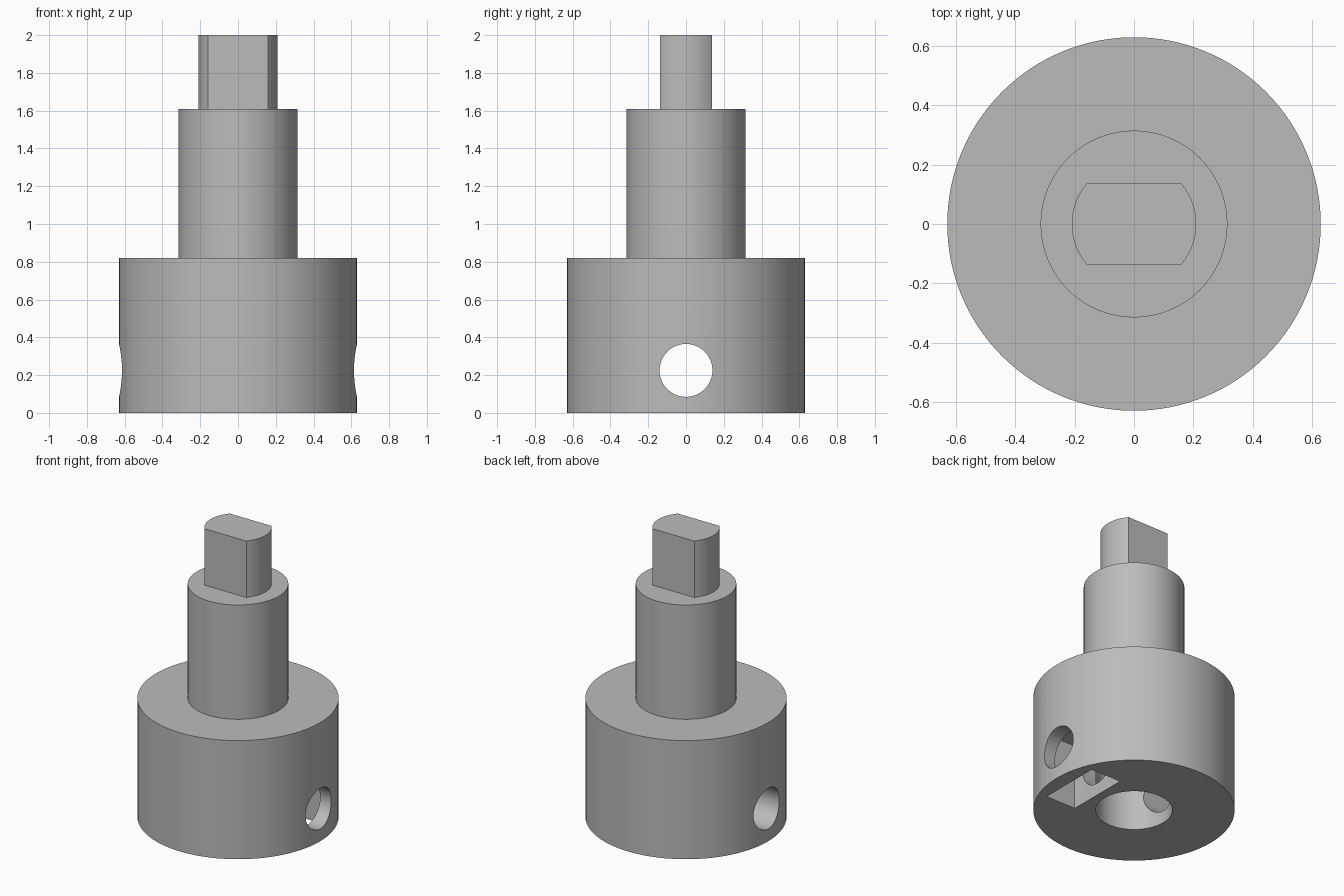
import bpy, bmesh, math
from mathutils import Matrix, Vector

SEGMENTS = 128
cube = bpy.data.objects.get("Cube")
if cube:
    bpy.data.objects.remove(cube, do_unlink=True)

# Plain grey finish
grey = bpy.data.materials.new("Grey")
grey.use_nodes = True
colour = (0.5, 0.5, 0.5, 1)
grey.diffuse_color = colour
grey.node_tree.nodes["Principled BSDF"].inputs["Base Color"].default_value = colour


def add_object(name, bm):
    bmesh.ops.recalc_face_normals(bm, faces=bm.faces)
    mesh = bpy.data.meshes.new(name)
    bm.to_mesh(mesh)
    bm.free()
    mesh.materials.append(grey)
    obj = bpy.data.objects.new(name, mesh)
    bpy.context.collection.objects.link(obj)
    return obj


def lathe(name, profile):
    bm = bmesh.new()
    verts = [bm.verts.new((r, 0, z)) for r, z in profile]
    edges = [bm.edges.new(pair) for pair in zip(verts, verts[1:])]
    bmesh.ops.spin(bm, geom=verts + edges, cent=(0, 0, 0), axis=(0, 0, 1),
                   angle=math.tau, steps=SEGMENTS, use_duplicate=False)
    bmesh.ops.remove_doubles(bm, verts=bm.verts, dist=1e-4)
    # Close the flat ends left open by the profile
    bmesh.ops.holes_fill(bm, edges=[e for e in bm.edges if e.is_boundary], sides=0)
    return add_object(name, bm)


def box_cutter(name, low, high):
    low, high = Vector(low), Vector(high)
    bm = bmesh.new()
    bmesh.ops.create_cube(bm, size=1, matrix=Matrix.Translation((low + high) / 2)
                          @ Matrix.Diagonal((high - low).to_4d()))
    return add_object(name, bm)


def cut(target, cutter):
    cutter.hide_render = True
    bpy.context.view_layer.objects.active = target
    mod = target.modifiers.new(cutter.name, "BOOLEAN")
    mod.operation = "DIFFERENCE"
    mod.solver = "EXACT"
    mod.object = cutter
    bpy.ops.object.modifier_apply(modifier=mod.name)
    bpy.data.objects.remove(cutter, do_unlink=True)


# Stepped body: blind bore, hub, neck and round drive tip
coupling = lathe("shaft_coupling", [
    (0.24, 0.6), (0.24, 0), (0.63, 0), (0.63, 0.82),
    (0.315, 0.82), (0.315, 1.61), (0.21, 1.61), (0.21, 2)])

# Two flats on the drive tip
for side in (-1, 1):
    near, far = sorted((side * 0.137, side * 0.5))
    cut(coupling, box_cutter("tip_flat", (-0.5, near, 1.61), (0.5, far, 2.2)))

# Set screw hole straight through the hub
bm = bmesh.new()
bmesh.ops.create_cone(bm, cap_ends=True, segments=64, radius1=0.14, radius2=0.14, depth=2,
                      matrix=Matrix.Translation((0, 0, 0.225)) @ Matrix.Rotation(math.pi / 2, 4, "Y"))
cut(coupling, add_object("screw_hole", bm))

# Nut pocket open at the bottom
cut(coupling, box_cutter("nut_pocket", (0.3, -0.22, -0.2), (0.53, 0.22, 0.45)))

# Smooth curved walls with crisp edges
bpy.ops.object.select_all(action="DESELECT")
coupling.select_set(True)
bpy.context.view_layer.objects.active = coupling
bpy.ops.object.shade_smooth_by_angle(angle=math.radians(30))
